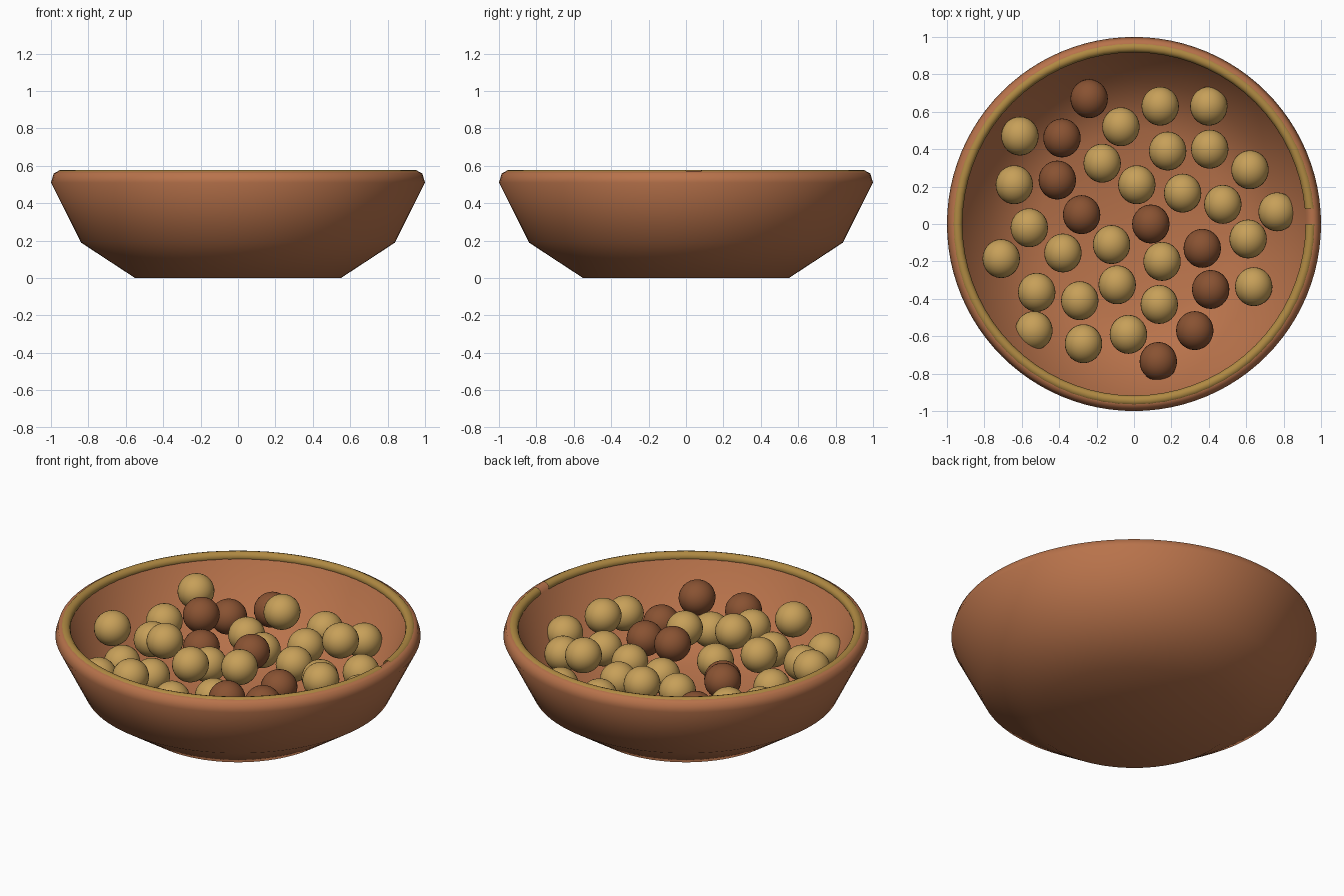
import bpy, bmesh, math
from mathutils import Matrix, Vector

if "Cube" in bpy.data.objects:
    bpy.data.objects.remove(bpy.data.objects["Cube"])


def material(name, color):
    m = bpy.data.materials.new(name)
    m.diffuse_color = (*color, 1)
    m.use_nodes = True
    m.node_tree.nodes["Principled BSDF"].inputs["Base Color"].default_value = m.diffuse_color
    return m


CLAY = material("clay", (0.48, 0.17, 0.07))
GLAZE = material("glaze", (0.43, 0.25, 0.055))
LIGHT = material("light_ball", (0.57, 0.35, 0.10))
DARK = material("dark_ball", (0.25, 0.085, 0.032))


def finish(bm, name, mat):
    bmesh.ops.recalc_face_normals(bm, faces=bm.faces)
    for f in bm.faces:
        f.smooth = True
    me = bpy.data.meshes.new(name)
    bm.to_mesh(me)
    bm.free()
    me.materials.append(mat)
    ob = bpy.data.objects.new(name, me)
    bpy.context.collection.objects.link(ob)
    return ob


def lathe(name, profile, steps, mat):
    bm = bmesh.new()
    vs = [bm.verts.new((r, 0, z)) for r, z in profile]
    es = [bm.edges.new(p) for p in zip(vs, vs[1:])]
    bmesh.ops.spin(bm, geom=vs + es, cent=(0, 0, 0), axis=(0, 0, 1),
                   angle=math.tau, steps=steps)
    bmesh.ops.remove_doubles(bm, verts=bm.verts, dist=1e-4)
    return finish(bm, name, mat)


# Bowl: outside, rounded lip, then inside wall and floor
lathe("bowl", [(0, 0), (0.55, 0), (0.84, 0.19), (1.0, 0.51), (0.985, 0.56),
               (0.96, 0.572), (0.935, 0.565), (0.92, 0.545), (0.77, 0.22),
               (0.50, 0.09), (0, 0.09)], 96, CLAY)

# Glazed ring on the lip, open by one segment at the right
bm = bmesh.new()
loop = [bm.verts.new((0.945 + 0.028 * math.cos(a), 0, 0.551 + 0.028 * math.sin(a)))
        for a in (math.tau * i / 12 for i in range(12))]
edges = [bm.edges.new((loop[i], loop[(i + 1) % 12])) for i in range(12)]
bmesh.ops.rotate(bm, verts=loop, cent=(0, 0, 0), matrix=Matrix.Rotation(math.radians(5), 3, 'Z'))
bmesh.ops.spin(bm, geom=loop + edges, cent=(0, 0, 0), axis=(0, 0, 1),
               angle=math.radians(355), steps=71)
finish(bm, "rim_ring", GLAZE)

# Balls in two layers
LOW, HIGH = 0.345, 0.435
dark_low = [(-.24, .67), (-.385, .46), (-.28, .05), (.365, -.13), (.41, -.35), (.13, -.735)]
dark_high = [(-.41, .235), (.09, 0), (.325, -.57)]
light_low = [(.14, .63), (.40, .63), (-.17, .325), (.18, .39), (.62, .29), (-.64, .21),
             (.015, .21), (.26, .165), (.475, .105), (.765, .065), (-.56, -.02),
             (-.12, -.11), (-.52, -.365), (-.29, -.41), (.135, -.43), (.64, -.335),
             (-.535, -.57), (-.03, -.59)]
light_high = [(-.61, .47), (-.07, .52), (.405, .40), (-.71, -.185), (-.38, -.155),
              (.15, -.2), (.61, -.08), (-.09, -.325), (-.27, -.64)]

for label, spots, z, mat in (("dark_ball", dark_low, LOW, DARK),
                             ("dark_ball", dark_high, HIGH, DARK),
                             ("light_ball", light_low, LOW, LIGHT),
                             ("light_ball", light_high, HIGH, LIGHT)):
    for x, y in spots:
        bm = bmesh.new()
        bmesh.ops.create_uvsphere(bm, u_segments=28, v_segments=16, radius=0.1)
        bmesh.ops.scale(bm, vec=Vector((1.0, 1.04, 0.98)), verts=bm.verts)
        finish(bm, label, mat).location = (x, y, z)
